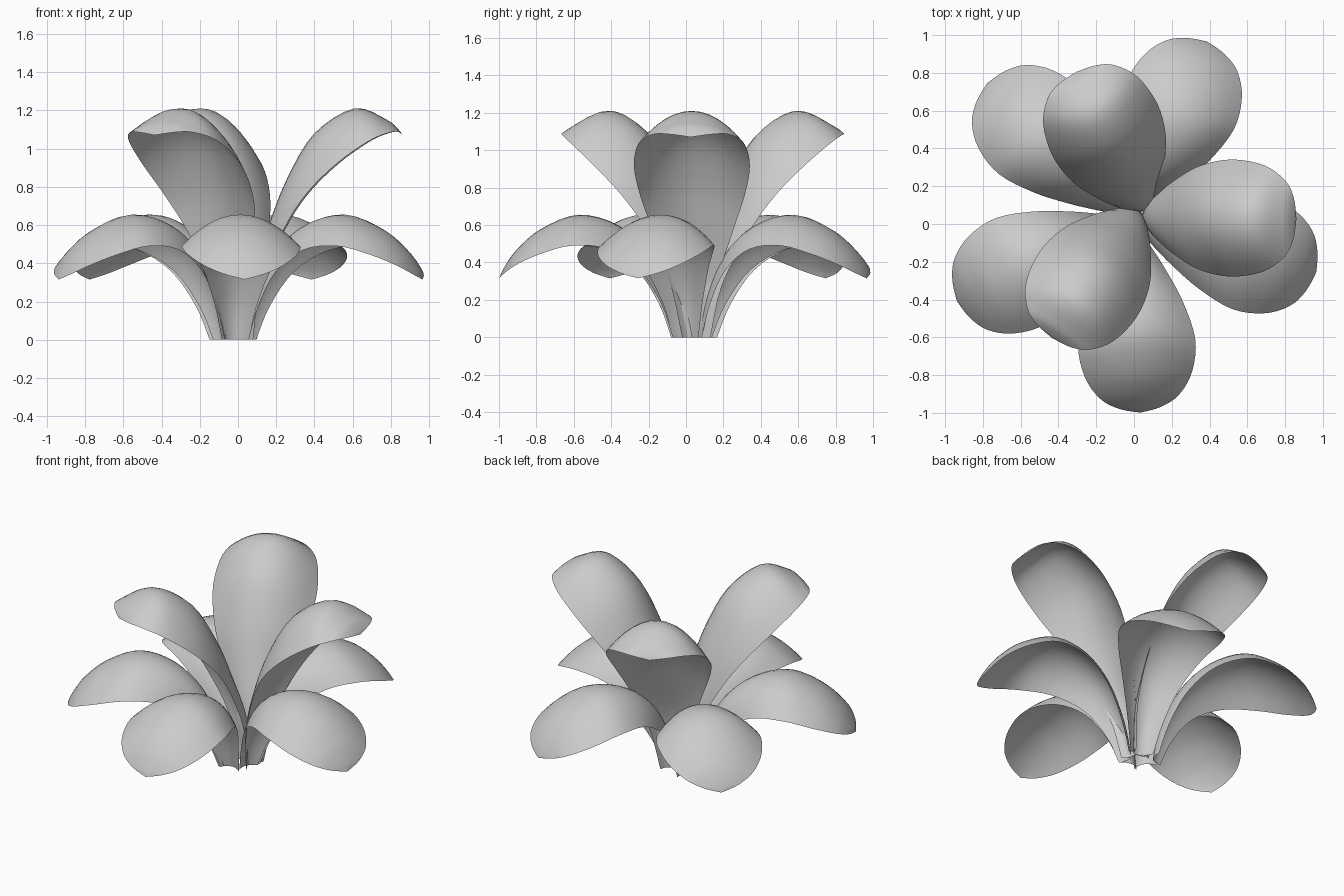
import bpy, bmesh, math

if "Cube" in bpy.data.objects:
    bpy.data.objects.remove(bpy.data.objects["Cube"])

# Petal stations: crest radius, crest z, edge radius, edge z, half width
LOWER = [(.07, .00, .11, .00, .07), (.12, .22, .175, .18, .11), (.23, .45, .29, .36, .175),
         (.40, .60, .46, .47, .255), (.61, .655, .66, .49, .31), (.81, .58, .83, .445, .285),
         (.94, .47, .95, .39, .21), (1.01, .37, 1.01, .345, .11), (1.035, .315, 1.035, .315, 0)]
UPPER = [(.01, .00, .05, .00, .06), (.03, .30, .09, .28, .12), (.13, .60, .21, .57, .215),
         (.23, .85, .33, .76, .28), (.37, 1.08, .49, .92, .31), (.58, 1.21, .66, 1.04, .28),
         (.75, 1.15, .77, 1.085, .20), (.81, 1.10, .815, 1.085, .11), (.83, 1.07, .83, 1.07, 0)]


def smooth_rows(pts, sub=4):
    """Catmull-Rom interpolation along the stations."""
    out = []
    for i in range(len(pts) - 1):
        a, b, c, d = (pts[max(0, min(len(pts) - 1, i + k))] for k in (-1, 0, 1, 2))
        for j in range(sub):
            t = j / sub
            out.append([.5 * (2 * q + (r - p) * t + (2 * p - 5 * q + 4 * r - s) * t * t
                              + (3 * q - p - 3 * r + s) * t ** 3)
                        for p, q, r, s in zip(a, b, c, d)])
    out.append(list(pts[-1]))
    return out


def petal(name, stations, x, y, angle, n=12):
    """Sheet arched across its width, drooping from crest to edge."""
    bm = bmesh.new()
    rows = []
    for cr, cz, er, ez, w in smooth_rows(stations):
        row = []
        for k in range(n + 1):
            s = 2 * k / n - 1
            row.append(bm.verts.new((cr + (er - cr) * s * s, w * s, cz + (ez - cz) * s * s)))
        rows.append(row)
    for r0, r1 in zip(rows, rows[1:]):
        for k in range(n):
            bm.faces.new((r0[k], r1[k], r1[k + 1], r0[k + 1]))
    bmesh.ops.remove_doubles(bm, verts=bm.verts, dist=1e-5)
    for f in bm.faces:
        f.smooth = True
    me = bpy.data.meshes.new(name)
    bm.to_mesh(me)
    bm.free()
    ob = bpy.data.objects.new(name, me)
    ob.location = (x, y, 0)
    ob.rotation_euler.z = math.radians(angle)
    bpy.context.collection.objects.link(ob)


# Five spreading lower petals: base position and direction
for i, p in enumerate(((-.02, .035, 273), (-.03, .03, 344), (-.01, .01, 67.5),
                       (-.02, .04, 137), (0, .03, 205))):
    petal(f"lower_petal_{i + 1}", LOWER, *p)

# Three upright inner petals
for i, p in enumerate(((.03, .04, -1), (.06, .06, 116), (.03, .085, 236))):
    petal(f"upper_petal_{i + 1}", UPPER, *p)
